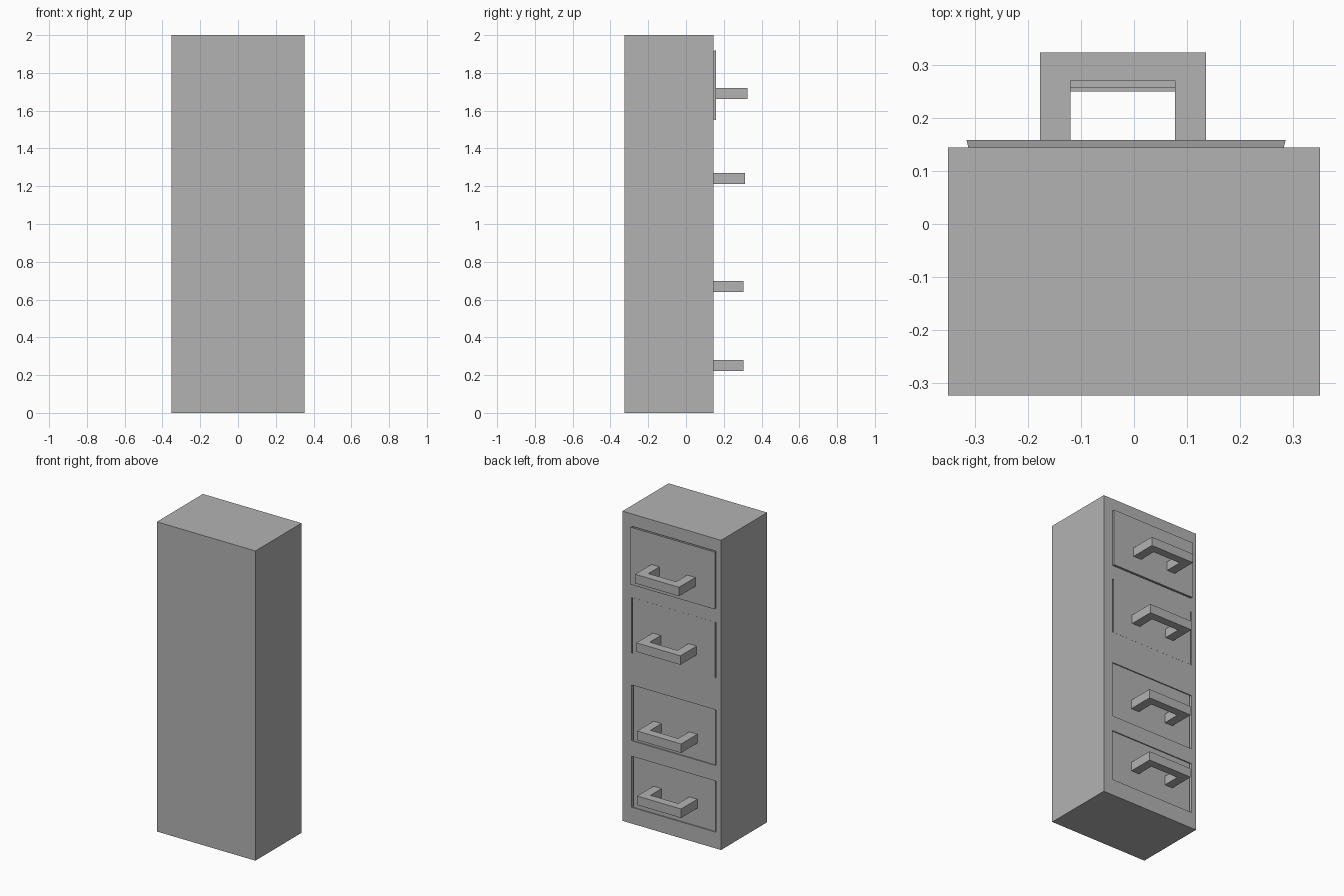
import bpy, bmesh

scene_cube = bpy.data.objects.get("Cube")
if scene_cube:
    bpy.data.objects.remove(scene_cube, do_unlink=True)

grey = bpy.data.materials.new("cabinet_grey")
grey.use_nodes = True
colour = (0.45, 0.45, 0.45, 1)
grey.diffuse_color = colour
grey.node_tree.nodes["Principled BSDF"].inputs["Base Color"].default_value = colour


def finish(name, bm):
    bmesh.ops.recalc_face_normals(bm, faces=bm.faces)
    mesh = bpy.data.meshes.new(name)
    bm.to_mesh(mesh)
    bm.free()
    mesh.materials.append(grey)
    obj = bpy.data.objects.new(name, mesh)
    bpy.context.collection.objects.link(obj)
    return obj


def block(name, x, y, z, taper=0):
    """Box between the given limits, narrowed by taper at its low-y end."""
    bm = bmesh.new()
    bmesh.ops.create_cube(bm, size=1)
    for v in bm.verts:
        inset = taper if v.co.y < 0 else 0
        sx, sz = (1 if v.co.x > 0 else -1), (1 if v.co.z > 0 else -1)
        v.co = (x[sx > 0] - sx * inset, y[v.co.y > 0], z[sz > 0] - sz * inset)
    return finish(name, bm)


def handle(name, y, z):
    """U-shaped pull with square corners, extruded upwards."""
    left, right, bar, reach, height = -0.178, 0.136, 0.058, 0.167, 0.058
    outline = [(left, y), (left, y + reach), (right, y + reach), (right, y),
               (right - bar, y), (right - bar, y + reach - 0.053),
               (left + bar, y + reach - 0.053), (left + bar, y)]
    bm = bmesh.new()
    face = bm.faces.new([bm.verts.new((px, py, z - height / 2)) for px, py in outline])
    grown = bmesh.ops.extrude_face_region(bm, geom=[face])["geom"]
    verts = [g for g in grown if isinstance(g, bmesh.types.BMVert)]
    bmesh.ops.translate(bm, verts=verts, vec=(0, 0, height))
    return finish(name, bm)


# Cabinet body
back = 0.145
body = block("cabinet_body", (-0.352, 0.352), (-0.325, back), (0, 2))

# Drawers: bottom, top, face depth, handle height, side gap
drawers = {
    "top": (1.55, 1.92, 0.159, 1.69, 0),
    "upper": (1.10, 1.46, 0.1455, 1.242, 0.008),
    "lower": (0.535, 0.895, 0.138, 0.67, 0.008),
    "bottom": (0.105, 0.435, 0.138, 0.25, 0.008),
}
for name, (low, high, face_y, grip_z, gap) in drawers.items():
    # Opening in the body
    cutter = block(name + "_opening_cutter", (-0.317, 0.287), (0.10, 0.2), (low, high))
    cutter.hide_render = True
    cutter.hide_viewport = True
    cut = body.modifiers.new(name + "_opening", "BOOLEAN")
    cut.operation, cut.solver, cut.object = "DIFFERENCE", "EXACT", cutter
    # Drawer front and its pull
    block(name + "_drawer_front", (-0.317 + gap, 0.287 - gap), (0.09, face_y),
          (low, high), 0.017)
    handle(name + "_handle", face_y - 0.001, grip_z)
